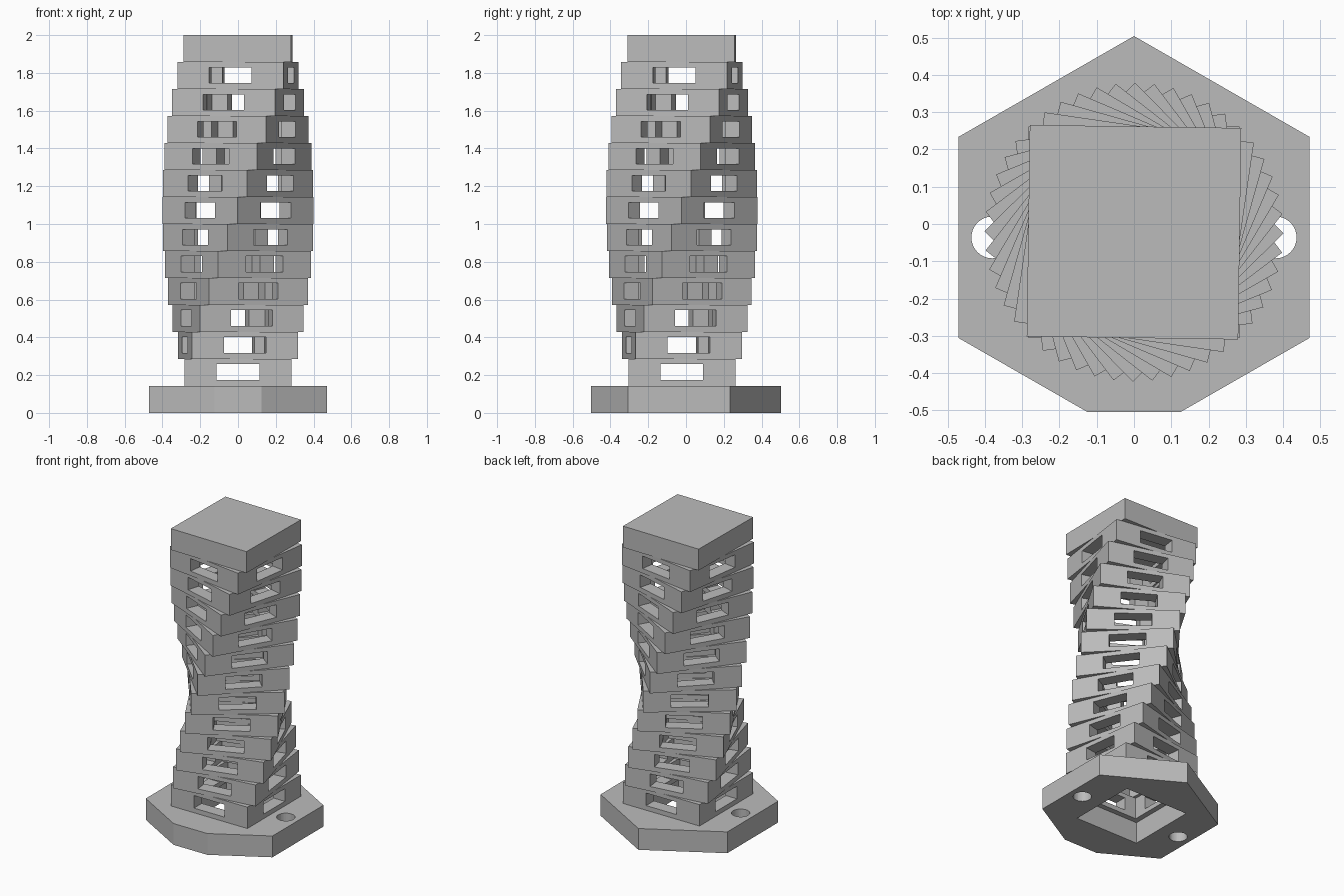
import bpy, bmesh, math
from mathutils import Matrix

cube = bpy.data.objects.get("Cube")
if cube:
    bpy.data.objects.remove(cube, do_unlink=True)

LAYER = 2 / 14          # height of the base and of each storey
SIDE = 0.567            # storey width
INNER = 0.40            # hollow shaft width
WINDOW = 0.226
TOWER_Y = -0.022
BASE_Y = -0.036
STEP = math.radians(7.43)

grey = bpy.data.materials.new("plain grey")
grey.use_nodes = True
grey.diffuse_color = (0.5, 0.5, 0.5, 1)
grey.node_tree.nodes["Principled BSDF"].inputs["Base Color"].default_value = (0.5, 0.5, 0.5, 1)


def add_object(name, mesh):
    obj = bpy.data.objects.new(name, mesh)
    bpy.context.scene.collection.objects.link(obj)
    return obj


def box(name, sx, sy, z0, z1, y=0):
    bm = bmesh.new()
    bmesh.ops.create_cube(bm, size=1, matrix=Matrix.Translation((0, y, (z0 + z1) / 2))
                          @ Matrix.Diagonal((sx, sy, z1 - z0, 1)))
    mesh = bpy.data.meshes.new(name)
    bm.to_mesh(mesh)
    bm.free()
    return add_object(name, mesh)


def prism(name, points, z0, z1):
    bm = bmesh.new()
    face = bm.faces.new([bm.verts.new((x, y, z0)) for x, y in points])
    top = bmesh.ops.extrude_face_region(bm, geom=[face])["geom"]
    bmesh.ops.translate(bm, vec=(0, 0, z1 - z0),
                        verts=[v for v in top if isinstance(v, bmesh.types.BMVert)])
    bmesh.ops.recalc_face_normals(bm, faces=bm.faces)
    mesh = bpy.data.meshes.new(name)
    bm.to_mesh(mesh)
    bm.free()
    return add_object(name, mesh)


def carve(obj, cutters):
    """Subtract the cutters, bake the result and remove the cutters."""
    for c in cutters:
        c.hide_render = True
        mod = obj.modifiers.new("cut", 'BOOLEAN')
        mod.operation = 'DIFFERENCE'
        mod.solver = 'EXACT'
        mod.object = c
    bpy.context.view_layer.update()
    deps = bpy.context.evaluated_depsgraph_get()
    mesh = bpy.data.meshes.new_from_object(obj.evaluated_get(deps))
    obj.modifiers.clear()
    obj.data = mesh
    for c in cutters:
        bpy.data.objects.remove(c, do_unlink=True)
    mesh.materials.clear()
    mesh.materials.append(grey)


# Hexagonal base with the front corner cut flat, a square opening and two bolt holes
half = [(0, 0.504), (0.47, 0.234), (0.47, -0.306), (0.125, -0.504)]
outline = half + [(-x, y) for x, y in reversed(half[1:])]
base = prism("base", outline, 0, LAYER)
cutters = [box("base_opening", 0.47, 0.47, -0.1, 0.3, TOWER_Y)]
for s in (-1, 1):
    ring = [(s * 0.38 + 0.056 * math.cos(a), BASE_Y + 0.056 * math.sin(a))
            for a in (math.tau * i / 32 for i in range(32))]
    cutters.append(prism("bolt_hole", ring, -0.1, 0.3))
carve(base, cutters)

# One hollow storey with a window in every wall
storey = box("storey_1", SIDE, SIDE, 0, LAYER)
carve(storey, [
    box("shaft", INNER, INNER, -0.1, 0.3),
    box("window_front_back", WINDOW, 1, 0.031, 0.115),
    box("window_sides", 1, WINDOW, 0.031, 0.115),
])

# Twelve storeys, each turned a little further, and a solid cap
storeys = [storey] + [add_object(f"storey_{i}", storey.data) for i in range(2, 13)]
cap = box("top_cap", SIDE, SIDE, 0, LAYER)
cap.data.materials.append(grey)
for i, part in enumerate(storeys + [cap]):
    part.location = (0, TOWER_Y, LAYER * (i + 1))
    part.rotation_euler.z = STEP * i
